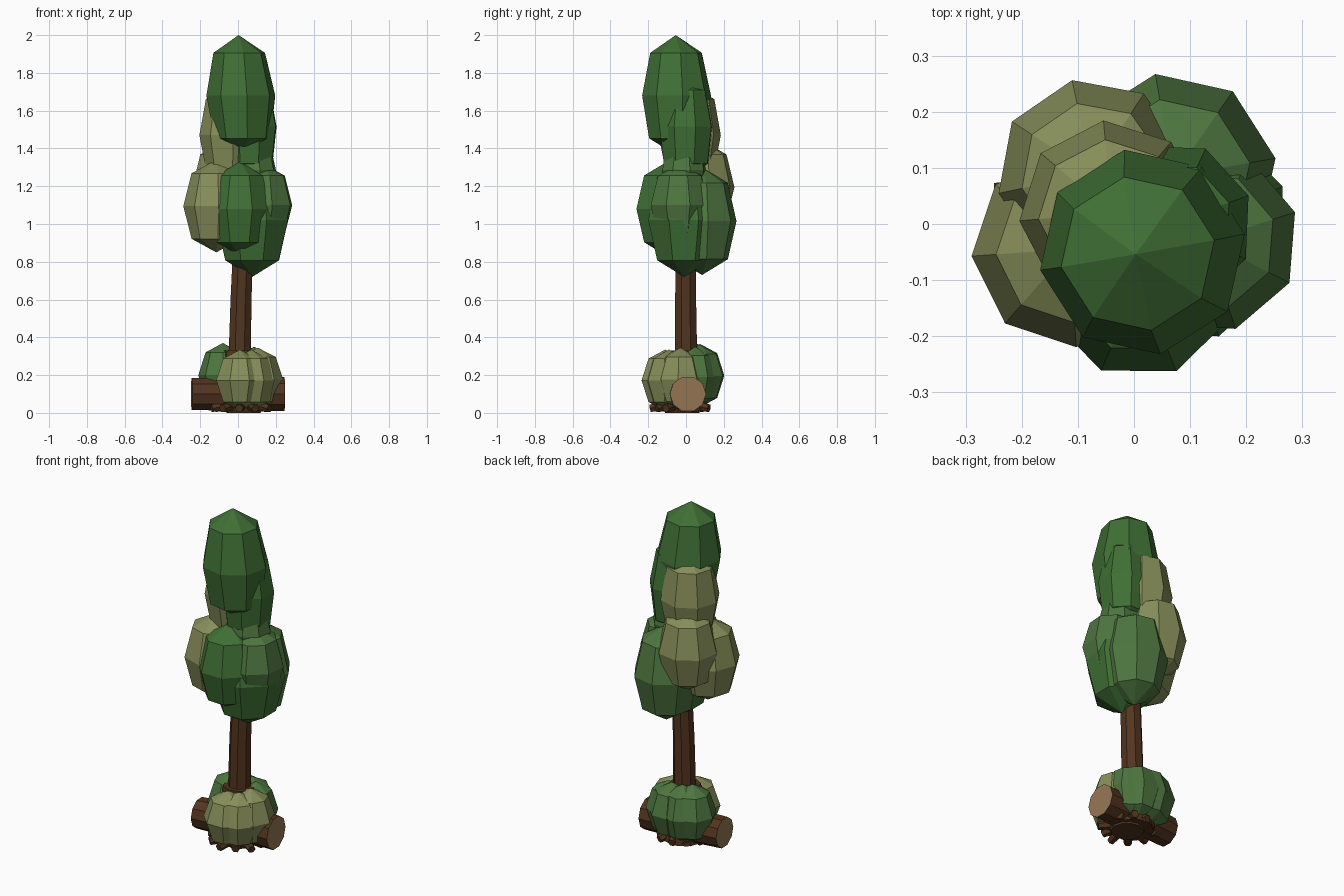
import bpy, bmesh, math, random
from mathutils import Matrix, Vector

if "Cube" in bpy.data.objects:
    bpy.data.objects.remove(bpy.data.objects["Cube"])

random.seed(4)


def material(name, rgb):
    m = bpy.data.materials.new(name)
    m.diffuse_color = (*rgb, 1)
    m.use_nodes = True
    m.node_tree.nodes["Principled BSDF"].inputs["Base Color"].default_value = m.diffuse_color
    return m


GREEN = material("leaf_green", (0.05, 0.16, 0.035))
LIGHT = material("leaf_light_green", (0.075, 0.18, 0.05))
OLIVE = material("leaf_olive", (0.24, 0.27, 0.10))
BARK = material("bark", (0.085, 0.035, 0.014))
WOOD = material("cut_wood", (0.30, 0.18, 0.085))


def finish(name, bm, *mats):
    bmesh.ops.recalc_face_normals(bm, faces=bm.faces[:])
    me = bpy.data.meshes.new(name)
    bm.to_mesh(me)
    bm.free()
    for m in mats:
        me.materials.append(m)
    ob = bpy.data.objects.new(name, me)
    bpy.context.collection.objects.link(ob)
    return ob


def blob(name, x, y, z0, z1, r, mat, turn=0, top=1.06, low=1.06, lean=(0, 0)):
    """Faceted leaf clump: apex, three rings of eight, apex."""
    bm = bmesh.new()
    bmesh.ops.create_uvsphere(bm, u_segments=8, v_segments=4, radius=1)
    h = (z1 - z0) / 2
    rot = Matrix.Rotation(math.radians(turn), 4, 'Z')
    for v in bm.verts:
        p = rot @ v.co
        ring = top if p.z > 0.3 else low if p.z < -0.3 else 1
        v.co = (x + p.x * r * ring + lean[0] * p.z,
                y + p.y * r * ring + lean[1] * p.z,
                (z0 + z1) / 2 + p.z * h)
    return finish(name, bm, mat)


def tube(name, rings, sides, mats, turn=0):
    """Loft of polygon rings (centre, radius), perpendicular to the overall direction."""
    bm = bmesh.new()
    axis = (Vector(rings[-1][0]) - Vector(rings[0][0])).normalized()
    q = axis.to_track_quat('Z', 'Y')
    loops = []
    for c, r in rings:
        loops.append([bm.verts.new(Vector(c) + q @ Vector((
            r * math.cos(math.tau * i / sides + turn),
            r * math.sin(math.tau * i / sides + turn), 0))) for i in range(sides)])
    for a, b in zip(loops, loops[1:]):
        for i in range(sides):
            j = (i + 1) % sides
            bm.faces.new((a[i], a[j], b[j], b[i]))
    for cap in (loops[0], loops[-1]):
        bm.faces.new(cap).material_index = len(mats) - 1
    return finish(name, bm, *mats)


# Crown: tapering stack of clumps
blob("crown_top", 0.015, -0.05, 1.36, 2.0, 0.185, GREEN, 10, 1.06, 1.15, (-0.012, -0.004))
blob("crown_upper_right", 0.065, 0.0, 1.24, 1.79, 0.148, GREEN, 20, 1.06, 1.2)
blob("crown_upper_back", -0.04, 0.02, 1.2, 1.74, 0.165, OLIVE, 5, 1.12, 1.1)
blob("crown_middle_right", 0.085, -0.01, 1.1, 1.47, 0.12, LIGHT, 15)
blob("crown_back_left", -0.075, 0.09, 0.95, 1.44, 0.17, OLIVE, 12)
blob("crown_left", -0.115, -0.045, 0.85, 1.34, 0.175, OLIVE, 4)
blob("crown_front", 0.01, -0.10, 0.83, 1.33, 0.175, GREEN, 22)
blob("crown_right", 0.13, -0.03, 0.88, 1.32, 0.165, LIGHT, 18)
blob("crown_back", 0.07, 0.085, 0.73, 1.30, 0.185, LIGHT, 10)
blob("crown_lower_core", 0.075, -0.01, 0.72, 1.32, 0.205, GREEN, 22)

# Trunk with a slight bend and a flared foot
tube("trunk", [((0.01, 0, 0.01), 0.10), ((0.01, 0, 0.12), 0.085),
               ((0.01, 0, 0.34), 0.063), ((0.016, -0.002, 0.6), 0.06),
               ((0.026, 0, 0.85), 0.058), ((0.03, 0, 1.2), 0.04)], 8, [BARK], 0.39)
tube("stump", [((0.01, 0, 0.01), 0.12), ((0.01, 0, 0.33), 0.09)], 9, [BARK])

# Fallen log with pale cut ends
tube("log", [((-0.245, -0.015, 0.10), 0.088), ((-0.1, 0, 0.10), 0.092),
             ((0.1, 0.005, 0.10), 0.094), ((0.245, 0.01, 0.10), 0.096)], 10, [BARK, WOOD])

# Bushes around the foot
for i, (x, y, r, z1) in enumerate([(0.01, -0.11, 0.135, 0.335), (0.07, -0.09, 0.13, 0.335),
                                   (0.105, -0.03, 0.135, 0.345)]):
    blob(f"front_bush_{i + 1}", x, y, 0.01, z1, r, OLIVE, 22 + 9 * i, 1.0, 1.0)
for i, (x, y, r, z1) in enumerate([(-0.08, 0.05, 0.13, 0.37), (-0.03, 0.075, 0.13, 0.365),
                                   (0.04, 0.075, 0.13, 0.36), (0.085, 0.05, 0.12, 0.35)]):
    blob(f"back_bush_{i + 1}", x, y, 0.03, z1, r, LIGHT, 11 * i, 1.0, 1.0)

# Gnarled roots spreading over the ground
for i in range(11):
    a = math.tau * i / 11
    c, s = math.cos(a), math.sin(a)
    reach = random.uniform(0.14, 0.18)
    tube(f"root_{i + 1}", [((0.03 + 0.04 * c, -0.02 + 0.04 * s, 0.05), 0.035),
                           ((0.03 + reach * c, -0.02 + reach * s, 0.024), 0.022)], 6, [BARK])
tube("root_mound", [((0.03, -0.02, 0), 0.09), ((0.03, -0.02, 0.05), 0.11)], 12, [BARK])
